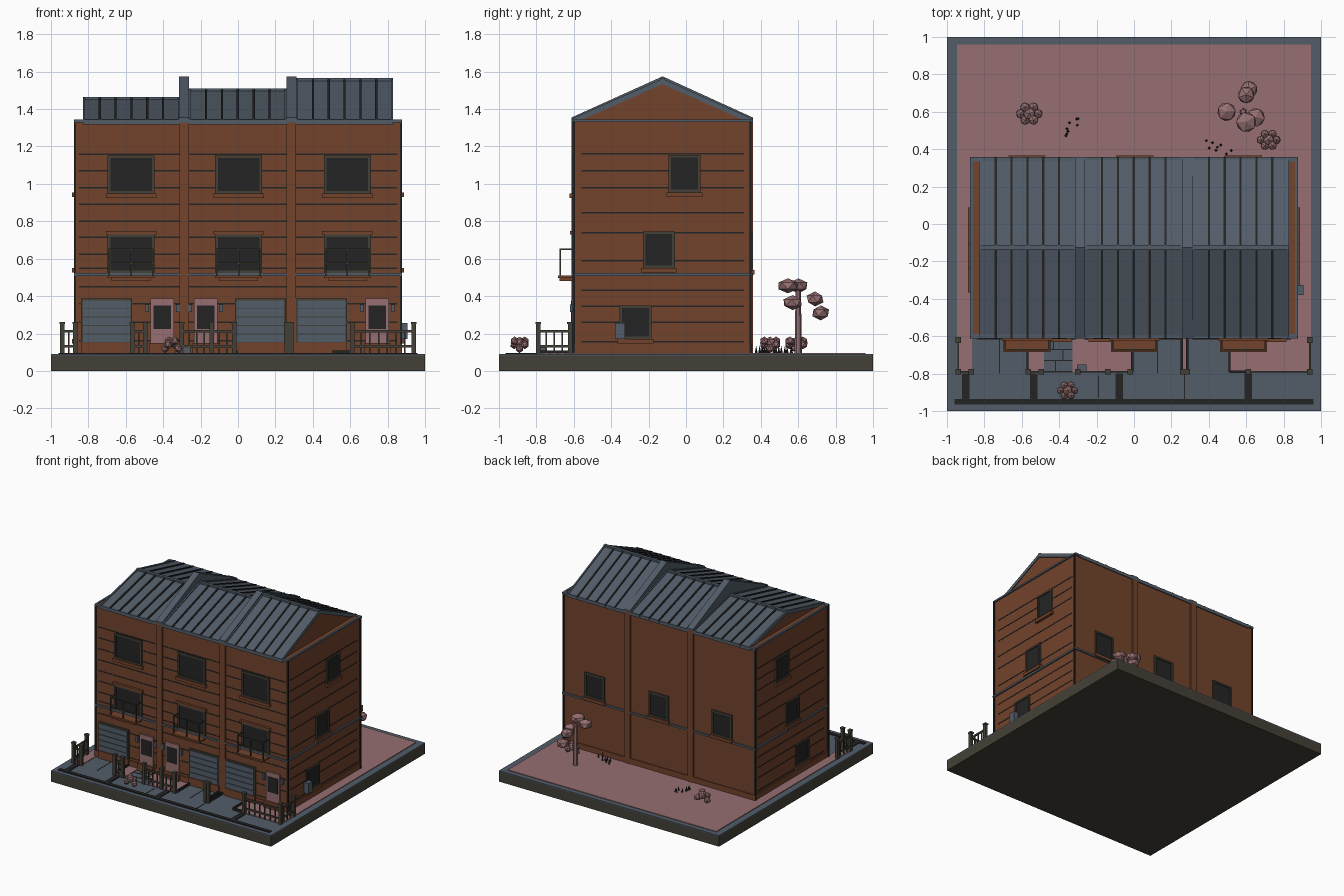
import bpy, bmesh, math, random
from mathutils import Vector, Matrix

if "Cube" in bpy.data.objects:
    bpy.data.objects.remove(bpy.data.objects["Cube"])

random.seed(4)


def material(name, r, g, b):
    m = bpy.data.materials.new(name)
    m.diffuse_color = [((c / 255 + 0.055) / 1.055) ** 2.4 for c in (r, g, b)] + [1]
    m.use_nodes = True
    m.node_tree.nodes["Principled BSDF"].inputs["Base Color"].default_value = m.diffuse_color
    return m


BRICK = material("brick", 114, 67, 43)
SLATE = material("slate", 82, 92, 104)
PINK = material("pink", 150, 111, 113)
BLACK = material("charcoal", 36, 36, 36)
OLIVE = material("olive", 68, 64, 55)

FRONT, BACK, SIDE, EAVE, RIDGE_Y = -0.60, 0.345, 0.865, 1.34, -0.125


def finish(name, bm, mat):
    me = bpy.data.meshes.new(name)
    bmesh.ops.recalc_face_normals(bm, faces=bm.faces)
    bm.to_mesh(me)
    bm.free()
    me.materials.append(mat)
    ob = bpy.data.objects.new(name, me)
    bpy.context.collection.objects.link(ob)
    return ob


def boxes(name, mat, items):
    """One object from boxes given as x0, x1, y0, y1, z0, z1."""
    bm = bmesh.new()
    for x0, x1, y0, y1, z0, z1 in items:
        m = Matrix.Translation(((x0 + x1) / 2, (y0 + y1) / 2, (z0 + z1) / 2))
        bmesh.ops.create_cube(bm, size=1, matrix=m @ Matrix.Diagonal((x1 - x0, y1 - y0, z1 - z0, 1)))
    return finish(name, bm, mat)


def on_wall(side, u0, u1, z0, z1, d0, d1):
    """Box on a wall: u runs along the wall, d is the depth outwards."""
    if side == "front":
        return (u0, u1, FRONT - d1, FRONT - d0, z0, z1)
    if side == "back":
        return (u0, u1, BACK + d0, BACK + d1, z0, z1)
    if side == "right":
        return (SIDE + d0, SIDE + d1, u0, u1, z0, z1)
    return (-SIDE - d1, -SIDE - d0, u0, u1, z0, z1)


def prism(name, mat, x0, x1, profile):
    """Extrude a y-z outline from x0 to x1."""
    bm = bmesh.new()
    f = bm.faces.new([bm.verts.new((x0, y, z)) for y, z in profile])
    r = bmesh.ops.extrude_face_region(bm, geom=[f])
    bmesh.ops.translate(bm, vec=(x1 - x0, 0, 0), verts=[v for v in r["geom"] if isinstance(v, bmesh.types.BMVert)])
    return finish(name, bm, mat)


def slab(name, mat, x0, x1, top, thick, eave=EAVE):
    y0, y1 = FRONT - 0.012, BACK + 0.012
    return prism(name, mat, x0, x1, [(y0, eave - thick), (y0, eave), (RIDGE_Y, top), (y1, eave),
                                     (y1, eave - thick), (RIDGE_Y, top - thick)])


def window(name, side, u, z0, z1, w, sill=True):
    h, t = w / 2, 0.014
    boxes(name + "_glass", BLACK, [on_wall(side, u - h, u + h, z0, z1, -0.01, 0.004)])
    boxes(name + "_frame", OLIVE, [
        on_wall(side, u - h, u - h + t, z0, z1, 0, 0.012), on_wall(side, u + h - t, u + h, z0, z1, 0, 0.012),
        on_wall(side, u - h, u + h, z1 - t, z1, 0, 0.012), on_wall(side, u - h, u + h, z0, z0 + t, 0, 0.012)])
    if sill:
        boxes(name + "_sill", BRICK, [on_wall(side, u - h - 0.01, u + h + 0.01, z0 - 0.024, z0, 0, 0.022)])


# Ground: plinth, paving, lawn, kerb strips
boxes("base", OLIVE, [(-1, 1, -1, 1, 0, 0.082)])
boxes("paving", SLATE, [(-1, 1, -1, 1, 0.082, 0.09)])
lawns = [(-0.947, 0.947, FRONT, 0.96), (-0.947, -0.865, -0.79, FRONT), (-0.57, -0.48, -0.79, FRONT),
         (-0.33, -0.01, -0.79, FRONT), (0.255, 0.285, -0.79, FRONT), (0.51, 0.947, -0.79, FRONT)]
boxes("lawn", PINK, [(*l, 0.088, 0.096) for l in lawns])
boxes("road_channel", BLACK, [(-0.96, 0.96, -0.965, -0.935, 0.088, 0.097)]
      + [(x - 0.02, x + 0.02, -0.965, -0.80, 0.088, 0.097) for x in (-0.9, -0.535, -0.08, 0.61)])
boxes("paving_joints", BLACK, [(x - 0.003, x + 0.003, y0, y1, 0.088, 0.092) for x, y0, y1 in
                               ((-0.72, -0.8, -0.6), (-0.19, -0.93, -0.81), (0.125, -0.8, -0.6), (0.27, -0.96, -0.8))]
      + [(-0.48, -0.33, y - 0.003, y + 0.003, 0.088, 0.092) for y in (-0.79, -0.73, -0.67)]
      + [(x - 0.003, x + 0.003, y, y + 0.06, 0.088, 0.092) for x, y in ((-0.42, -0.79), (-0.38, -0.73), (-0.43, -0.67))])

# Walls, piers, string course
boxes("house_walls", BRICK, [(-SIDE, SIDE, FRONT, BACK, 0.09, EAVE)])
boxes("plinth", BRICK, [(-SIDE - 0.008, SIDE + 0.008, FRONT - 0.008, BACK + 0.008, 0.09, 0.14)])
boxes("piers", BRICK, [(x - 0.025, x + 0.025, FRONT - 0.012, BACK + 0.012, 0.09, 1.345) for x in (-0.288, 0.285)])
boxes("string_course", SLATE, [(-SIDE - 0.012, SIDE + 0.012, FRONT - 0.011, BACK + 0.011, 0.508, 0.523)])
bands = [0.16, 0.26, 0.36, 0.45, 0.55, 0.625, 0.715, 0.80, 0.89, 0.98, 1.07, 1.158]
boxes("front_grooves", BLACK, [on_wall("front", -0.85, 0.85, z - 0.004, z + 0.004, -0.005, 0.002) for z in bands])
boxes("side_grooves", BLACK, [on_wall(s, -0.56, 0.31, z - 0.004, z + 0.004, -0.005, 0.002) for s in ("left", "right")
                              for z in (0.155, 0.26, 0.345, 0.43, 0.59, 0.74, 0.845, 0.98, 1.07, 1.16)])
boxes("drainpipes", BLACK, [(s * 0.872 - 0.006, s * 0.872 + 0.006, y - 0.006, y + 0.006, 0.09, EAVE)
                            for s in (-1, 1) for y in (FRONT, BACK)])
boxes("gutters", SLATE, [(-0.875, 0.875, y - 0.012, y + 0.012, 1.328, 1.345) for y in (FRONT, BACK)]
      + [(s * 0.868 - 0.008, s * 0.868 + 0.008, FRONT, BACK, 1.332, 1.345) for s in (-1, 1)])

# Stepped roofs with standing seams
for label, x0, x1, top in (("left", -0.83, -0.31, 1.455), ("middle", -0.262, 0.26, 1.50), ("right", 0.31, 0.83, 1.555)):
    prism(label + "_gable", BRICK, x0 + 0.006, x1 - 0.006, [(FRONT, EAVE - 0.01), (BACK, EAVE - 0.01), (RIDGE_Y, top - 0.012)])
    slab(label + "_roof", SLATE, x0, x1, top, 0.022)
    for i in range(7):
        x = x0 + 0.006 + i * (x1 - x0 - 0.012) / 6
        slab(label + "_seam", BLACK if 0 < i < 6 else SLATE, x - 0.006, x + 0.006, top + 0.008, 0.02, EAVE + 0.008)
    boxes(label + "_ridge", SLATE, [(x0, x1, RIDGE_Y - 0.012, RIDGE_Y + 0.012, top - 0.012, top + 0.01)])
for x in (-0.288, 0.285):
    prism("party_parapet", SLATE, x - 0.027, x + 0.027, [(FRONT - 0.012, EAVE), (FRONT - 0.012, EAVE + 0.015),
          (RIDGE_Y, 1.575), (BACK + 0.012, EAVE + 0.015), (BACK + 0.012, EAVE)])

# Windows and balconies
for u in (-0.572, 0.003, 0.585):
    window("upper_window", "front", u, 0.948, 1.152, 0.25)
    window("middle_window", "front", u, 0.524, 0.73, 0.25, False)
    window("back_window", "back", u, 0.54, 0.74, 0.18)
    boxes("lintel", BRICK, [on_wall("front", u - 0.135, u + 0.135, 0.73, 0.748, 0, 0.02)])
    boxes("balcony_floor", BRICK, [on_wall("front", u - 0.125, u + 0.125, 0.497, 0.51, 0, 0.085),
                                   on_wall("front", u - 0.105, u + 0.105, 0.482, 0.497, 0, 0.075)])
    rails = [on_wall("front", u - 0.12, u + 0.12, z - 0.004, z + 0.004, 0.068, 0.076) for z in (0.575, 0.65)]
    rails += [on_wall("front", u + s * 0.116 - 0.004, u + s * 0.116 + 0.004, 0.646, 0.654, 0, 0.076) for s in (-1, 1)]
    rails += [on_wall("front", u + k * 0.058 - 0.004, u + k * 0.058 + 0.004, 0.51, 0.65, 0.068, 0.076) for k in (-2, 0, 2)]
    boxes("balcony_railing", OLIVE, rails)
for s in ("left", "right"):
    for u, z0, z1 in ((-0.008, 0.955, 1.155), (-0.145, 0.55, 0.745), (-0.27, 0.17, 0.35)):
        window(s + "_window", s, u, z0, z1, 0.17)
boxes("meter_box", SLATE, [on_wall("right", -0.38, -0.325, 0.17, 0.255, 0, 0.04)])

# Garage doors
for u in (-0.703, 0.12, 0.447):
    boxes("garage_frame", OLIVE, [on_wall("front", u - 0.137, u + 0.137, 0.095, 0.388, 0, 0.01)])
    boxes("garage_slats", SLATE, [on_wall("front", u - 0.127, u + 0.127, 0.155 + i * 0.045, 0.196 + i * 0.045, 0, 0.016) for i in range(5)])
    boxes("garage_sill", BRICK, [on_wall("front", u - 0.137, u + 0.137, 0.09, 0.152, 0, 0.018)])

# Front doors with steps, glass and lamps
for u in (-0.405, -0.172, 0.745):
    boxes("door", PINK, [on_wall("front", u - 0.062, u + 0.062, 0.15, 0.387, 0, 0.012)])
    boxes("door_glass", BLACK, [on_wall("front", u - 0.046, u + 0.046, 0.225, 0.35, 0.01, 0.015)])
    boxes("door_step", BRICK, [on_wall("front", u - 0.07, u + 0.07, 0.09, 0.15, 0, 0.03)])
    boxes("wall_lamps", SLATE, [on_wall("front", u + s * 0.083 - 0.01, u + s * 0.083 + 0.01, 0.315, 0.355, 0, 0.02) for s in (-1, 1)])

# Garden fences
FY = -0.79


def fence(xa, ya, xb, yb):
    a, b = Vector((xa, ya)), Vector((xb, yb))
    r, items = 0.005, []
    for z in (0.125, 0.205):
        items.append((min(xa, xb) - r, max(xa, xb) + r, min(ya, yb) - r, max(ya, yb) + r, z, z + 0.014))
    n = max(2, round((b - a).length / 0.045))
    for i in range(n + 1):
        p, end = a.lerp(b, i / n), i in (0, n)
        w = 0.012 if end else 0.004
        items.append((p.x - w, p.x + w, p.y - w, p.y + w, 0.09, 0.25 if end else 0.22))
        if end:
            items.append((p.x - 0.015, p.x + 0.015, p.y - 0.015, p.y + 0.015, 0.25, 0.262))
    boxes("fence", OLIVE, items)


for x0, x1 in ((-0.94, -0.87), (-0.565, -0.495), (-0.30, -0.14), (-0.14, -0.02), (0.26, 0.285), (0.61, 0.94)):
    fence(x0, FY, x1, FY)
for x in (-0.94, 0.94):
    fence(x, FY, x, -0.62)
boxes("low_edging", BLACK, [(x - 0.006, x + 0.006, FY, FRONT, 0.09, 0.11) for x in (-0.57, -0.01, 0.255, 0.285, 0.51)]
      + [(0.51, 0.61, FY - 0.006, FY + 0.006, 0.09, 0.11)])
boxes("letter_box", SLATE, [(-0.305, -0.255, -0.795, -0.75, 0.09, 0.13)])


# Planting
def blobs(name, items):
    bm = bmesh.new()
    for x, y, z, r, h in items:
        m = Matrix.Translation((x, y, z)) @ Matrix.Diagonal((r, r, h, 1)) @ Matrix.Rotation(random.random() * 6, 4, "Z")
        bmesh.ops.create_icosphere(bm, subdivisions=1, radius=1, matrix=m)
    finish(name, bm, PINK)


blobs("tree_foliage", [(0.495, 0.60, 0.455, 0.055, 0.04), (0.60, 0.545, 0.455, 0.06, 0.04), (0.65, 0.57, 0.365, 0.055, 0.04),
                       (0.60, 0.69, 0.385, 0.05, 0.04), (0.615, 0.72, 0.31, 0.05, 0.04)])
bm = bmesh.new()
bmesh.ops.create_cone(bm, cap_ends=True, segments=6, radius1=0.02, radius2=0.014, depth=0.34,
                      matrix=Matrix.Translation((0.585, 0.60, 0.26)))
finish("tree_trunk", bm, PINK)
for x, y, s in ((-0.56, 0.59, 1), (0.72, 0.45, 0.9), (-0.355, -0.89, 0.8)):
    blobs("bush", [(x + 0.045 * s * math.cos(k * 1.05), y + 0.04 * s * math.sin(k * 1.05),
                    0.12 + 0.02 * (k % 3), 0.028 * s, 0.024) for k in range(6)] + [(x, y, 0.155, 0.036 * s, 0.028)])
bm = bmesh.new()
for cx, cy in ((-0.36, 0.52), (0.45, 0.43)):
    for _ in range(8):
        bmesh.ops.create_cone(bm, segments=4, radius1=0.008, radius2=0, depth=0.04, cap_ends=True, matrix=Matrix.Translation(
            (cx + random.uniform(-0.07, 0.07), cy + random.uniform(-0.06, 0.06), 0.115)))
finish("grass_tufts", bm, BLACK)
